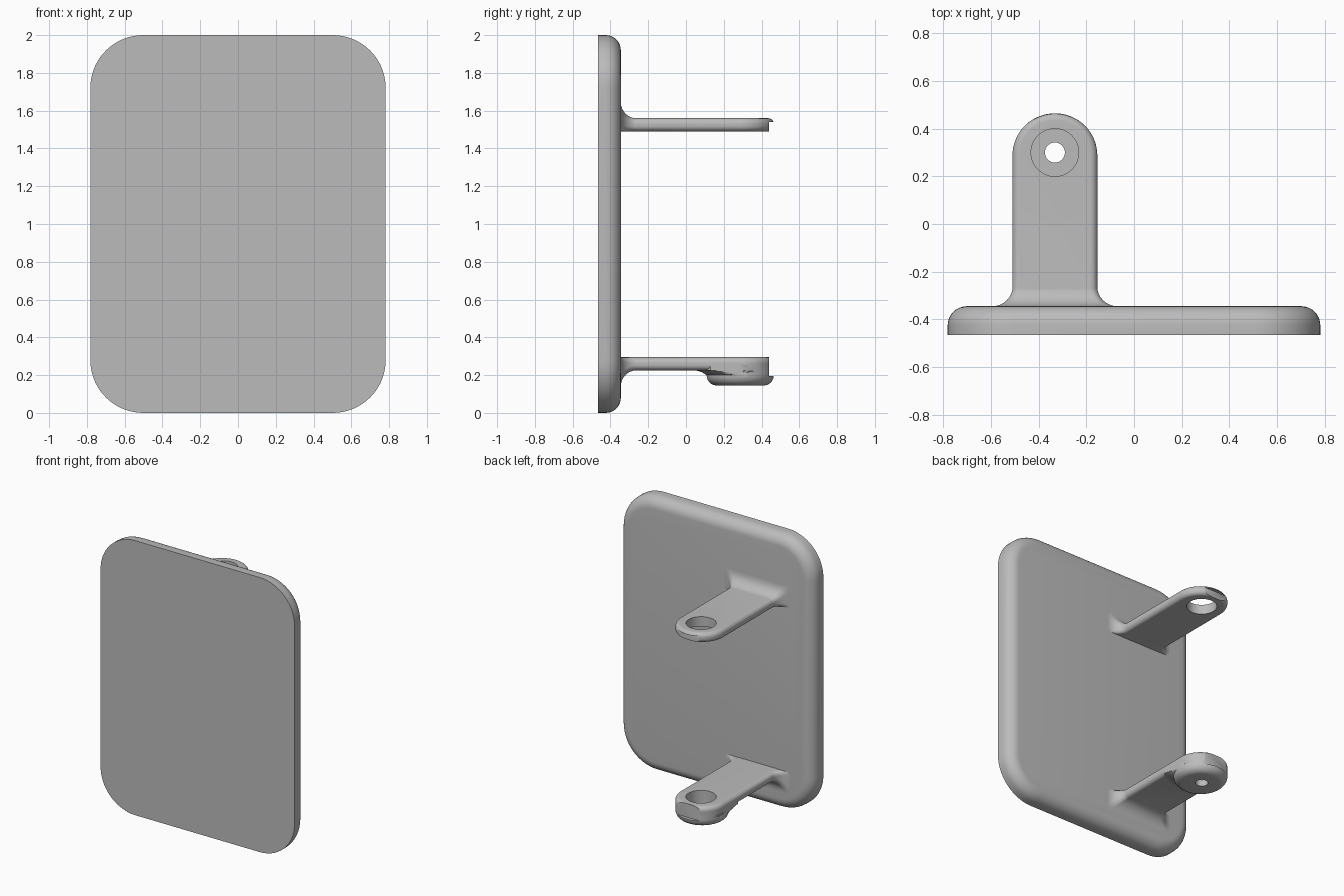
import bpy, bmesh
from math import sin, cos, pi, sqrt

cube = bpy.data.objects.get("Cube")
if cube:
    bpy.data.objects.remove(cube, do_unlink=True)

grey = bpy.data.materials.new("plain grey")
grey.use_nodes = True
grey.diffuse_color = (0.5, 0.5, 0.5, 1)
grey.node_tree.nodes["Principled BSDF"].inputs["Base Color"].default_value = (0.5, 0.5, 0.5, 1)

ARM_X, HALF, END_Y, HOLE_Y = -0.332, 0.178, 0.287, 0.3
BACK = -0.345          # rear face of the plate
ROUND = 0.03           # arm edge rounding


def loft(name, rings):
    """Closed solid through rings of equal point count."""
    bm = bmesh.new()
    rows = [[bm.verts.new(p) for p in ring] for ring in rings]
    n = len(rows[0])
    for a, b in zip(rows, rows[1:]):
        for i in range(n):
            j = (i + 1) % n
            bm.faces.new((a[i], a[j], b[j], b[i]))
    bm.faces.new(rows[0])
    bm.faces.new(rows[-1])
    bmesh.ops.recalc_face_normals(bm, faces=bm.faces)
    mesh = bpy.data.meshes.new(name)
    bm.to_mesh(mesh)
    bm.free()
    mesh.materials.append(grey)
    obj = bpy.data.objects.new(name, mesh)
    bpy.context.collection.objects.link(obj)
    return obj


def rounded(half_w, half_h, r, steps=8):
    """Points of a rounded rectangle centred on the origin."""
    pts = []
    for q, (sx, sy) in enumerate(((1, 1), (-1, 1), (-1, -1), (1, -1))):
        for k in range(steps + 1):
            a = (q + k / steps) * pi / 2
            pts.append((sx * (half_w - r) + r * cos(a), sy * (half_h - r) + r * sin(a)))
    return pts


def quarter(r, steps=8):
    """(depth, inset) pairs of a rounded edge, from the flat face outward."""
    return [(r - r * cos(k * pi / 2 / steps), r - r * sin(k * pi / 2 / steps))
            for k in range(steps + 1)]


def combine(obj, other, operation):
    mod = obj.modifiers.new(operation, 'BOOLEAN')
    mod.object, mod.operation, mod.solver = other, operation, 'EXACT'
    bpy.context.view_layer.objects.active = obj
    bpy.ops.object.modifier_apply(modifier=mod.name)
    bpy.data.objects.remove(other, do_unlink=True)


def cylinder(r, z0, z1):
    ring = [(ARM_X + r * cos(k * pi / 32), HOLE_Y + r * sin(k * pi / 32)) for k in range(64)]
    return loft("cutter", [[(x, y, z) for x, y in ring] for z in (z0, z1)])


def box(x0, x1, y0, y1, z0, z1):
    ring = ((x0, y0), (x1, y0), (x1, y1), (x0, y1))
    return loft("cutter", [[(x, y, z) for x, y in ring] for z in (z0, z1)])


def tongue(name, z0, z1):
    """Round-ended arm with softened upper and lower edges."""
    levels = [(z0 + d, i) for d, i in quarter(ROUND)]
    levels += [(z1 - d, i) for d, i in reversed(quarter(ROUND))]
    rings = []
    for z, inset in levels:
        w = HALF - inset
        ring = [(ARM_X + w * cos(k * pi / 40), END_Y + w * sin(k * pi / 40), z) for k in range(41)]
        rings.append(ring + [(ARM_X - w, BACK - 0.03, z), (ARM_X + w, BACK - 0.03, z)])
    return loft(name, rings)


def root_flare(z0, z1, up):
    """Concave blend from the arm into the plate, sides plus one vertical side."""
    r = 0.085
    stations = [(BACK - 0.02, r)]
    stations += [(BACK + d, i) for i, d in reversed(quarter(r))]
    stations = sorted(set(stations))
    rings = []
    for y, f in stations:
        f -= 0.001
        lo = z0 + 0.001 if up else z0 - f
        hi = z1 + f if up else z1 - 0.001
        mid, h = (lo + hi) / 2, (hi - lo) / 2
        rings.append([(ARM_X + x, y, mid + z) for x, z in rounded(HALF + f, h, ROUND)])
    return loft("flare", rings)


def boss(z0, arm_z):
    """Round cup under the arm end, blending back into the arm."""
    levels = [(z0 + d, HALF - i) for d, i in quarter(0.055)]
    levels += [(arm_z - d, HALF + 0.06 - i) for d, i in
               [(0.02, 0.052), (0.012, 0.04), (0.005, 0.022), (0, 0)]]
    levels.append((arm_z + 0.035, HALF + 0.06))
    rings = []
    for z, r in levels:
        ring = []
        for k in range(96):
            a = k * pi / 48
            x = max(-HALF, min(HALF, r * cos(a)))
            front = min(r, HALF)
            y = r * sin(a) if sin(a) < 0 else min(front * sin(a), sqrt(max(0, front ** 2 - x * x)))
            ring.append((ARM_X + x, END_Y + y, z))
        rings.append(ring)
    return loft("boss", rings)


# Plate: flat front, rounded corners, softened rear edge
layers = [(-0.465, 0)] + [(BACK - d, i) for d, i in reversed(quarter(0.08))]
plate = loft("back_plate", [[(x, y, 1 + z) for x, z in rounded(0.782 - i, 1 - i, 0.28 - i, 14)]
                            for y, i in layers])

# Upper arm with a through hole and an undercut tip
upper = tongue("upper_arm", 1.49, 1.56)
combine(upper, root_flare(1.49, 1.56, True), 'UNION')
combine(upper, cylinder(0.1, 1.4, 1.7), 'DIFFERENCE')
combine(upper, box(ARM_X - 0.2, ARM_X + 0.2, 0.44, 0.6, 1.4, 1.54), 'DIFFERENCE')

# Lower arm with a cup, a pocket and a small screw hole
lower = tongue("lower_arm", 0.225, 0.295)
combine(lower, root_flare(0.225, 0.295, False), 'UNION')
combine(lower, boss(0.145, 0.225), 'UNION')
combine(lower, cylinder(0.1, 0.19, 0.4), 'DIFFERENCE')
combine(lower, cylinder(0.042, 0.1, 0.3), 'DIFFERENCE')
combine(lower, box(ARM_X - 0.2, ARM_X + 0.2, 0.44, 0.6, 0.195, 0.4), 'DIFFERENCE')

# Smooth shading with crisp edges
for obj in (plate, upper, lower):
    bpy.ops.object.select_all(action='DESELECT')
    obj.select_set(True)
    bpy.context.view_layer.objects.active = obj
    bpy.ops.object.shade_smooth_by_angle(angle=0.6)
